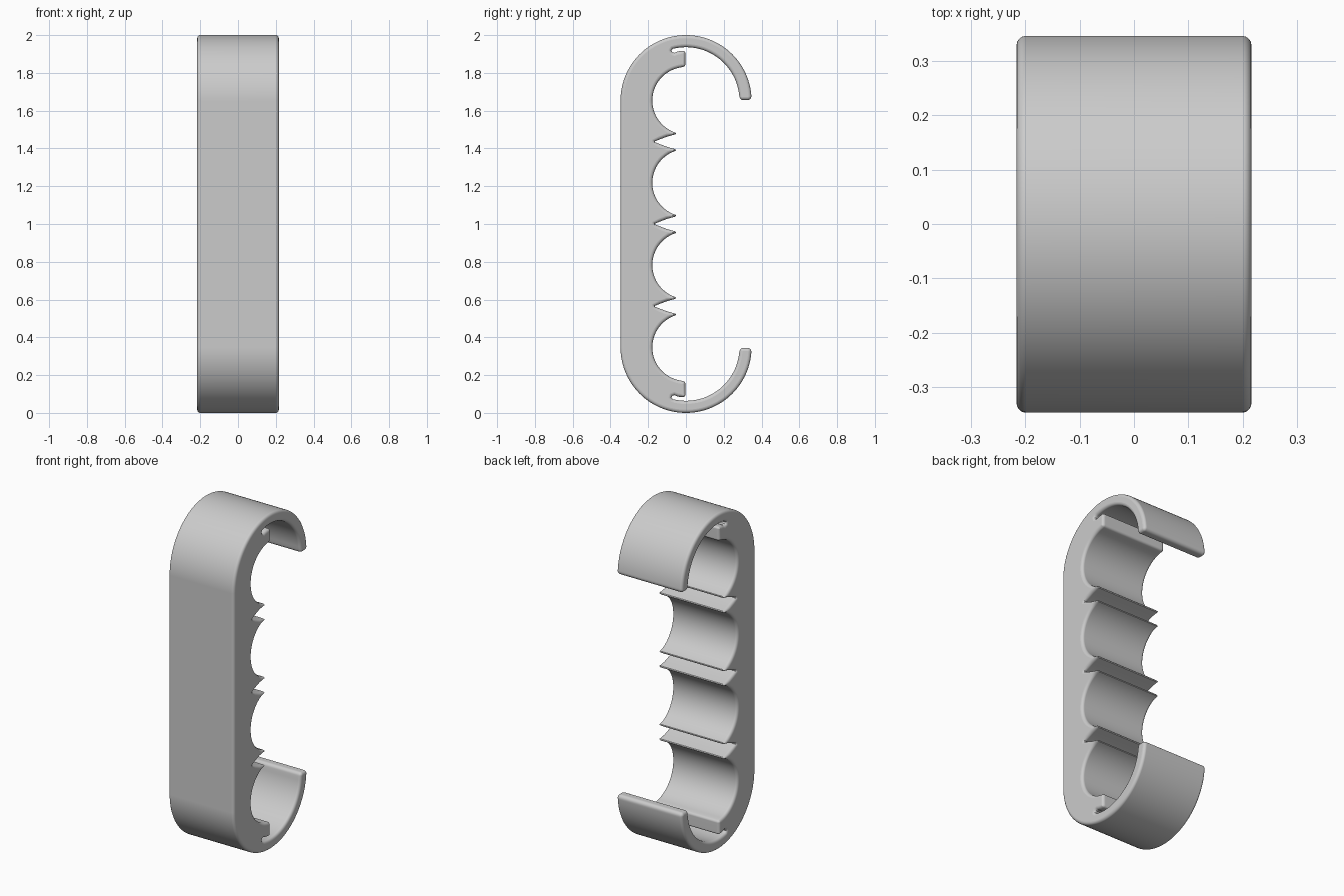
import bpy, bmesh
from math import sin, cos, pi, radians
from mathutils import Vector
from mathutils.geometry import intersect_line_line_2d, delaunay_2d_cdt

cube = bpy.data.objects.get("Cube")
if cube:
    bpy.data.objects.remove(cube, do_unlink=True)

HALF_WIDTH, BEVEL = 0.216, 0.017
END_R, POCKET = 0.347, 0.178
END_Z = 2 - END_R
PITCH = (END_Z - 1) * 2 / 3


def arc(cy, cz, r, a0, a1, n):
    """Points (y, z) on a circular arc, angles in degrees."""
    step = radians(a1 - a0) / n
    return [Vector((cy + r * cos(radians(a0) + i * step),
                    cz + r * sin(radians(a0) + i * step))) for i in range(n + 1)]


def spike(tip_z, apex_z, down):
    """Thin lip between a pocket and the V groove beside it."""
    s = 1 if down else -1
    pts = [(-0.053, tip_z - s * 0.004), (-0.056, tip_z - s * 0.009),
           (-0.10, apex_z + s * 0.027), (-0.14, apex_z + s * 0.012),
           (-0.165, apex_z + s * 0.002)]
    pts = [Vector(p) for p in pts]
    return pts if down else pts[::-1]


# Upper half of the side profile: outer arch, hook tip, hook inside
half = arc(0, END_Z, END_R, 180, 5, 56)
half += arc(0.326, 1.676, 0.020, 0, -90, 6)
half += arc(0.303, 1.676, 0.020, -90, -180, 6)
half += arc(0, END_Z, 0.283, 6, 102, 36)
# Relief slot and catch under the hook root
half += [Vector(p) for p in ((-0.071, 1.927), (-0.077, 1.919), (-0.073, 1.910),
                             (-0.062, 1.906), (-0.045, 1.913), (-0.030, 1.916))]
half += arc(-0.015, 1.904, 0.012, 90, 0, 5)
half += arc(-0.018, 1.847, 0.015, 0, -80, 5)
# Two pockets with the lips between them
lip = POCKET * sin(radians(108))
for i in range(2):
    cz = END_Z - i * PITCH
    half += arc(0, cz, POCKET, 108 if i else 98, 252, 36)
    half += spike(cz - lip, cz - PITCH / 2, True)
    if i == 0:
        half += spike(cz - PITCH + lip, cz - PITCH / 2, False)
profile = half + [Vector((p.x, 2 - p.y)) for p in reversed(half)]
count = len(profile)

# Inward direction and allowed edge rounding at each profile point
inward, depth = [], []
for i, p in enumerate(profile):
    before = p - profile[i - 1]
    after = profile[(i + 1) % count] - p
    t = (before.normalized() + after.normalized()).normalized()
    n = Vector((t.y, -t.x))
    limit = BEVEL
    # Stay inside the radius of outward corners
    turn = before.angle_signed(after)
    if before.x * after.y - before.y * after.x < 0:
        limit = min(limit, 0.4 * (before.length + after.length) / max(abs(turn), 1e-4))
    # Stay inside thin walls
    for j in range(count):
        k = (j + 1) % count
        if i in (j, k):
            continue
        hit = intersect_line_line_2d(p + n * 0.0005, p + n, profile[j], profile[k])
        if hit:
            limit = min(limit, 0.4 * (hit - p).length)
    inward.append(n)
    depth.append(limit)

# Keep the rounding changing gradually along the profile
for _ in range(2):
    for i in list(range(count)) + list(range(count - 1, -1, -1)):
        for j in (i - 1, (i + 1) % count):
            gap = (profile[i] - profile[j]).length
            depth[i] = min(depth[i], depth[j] + 0.6 * gap)

# Sweep the profile across the width with rounded rims
bm = bmesh.new()
rings = []
STEPS = 5
stations = [(-1, pi / 2 * (1 - s / STEPS)) for s in range(STEPS + 1)]
stations += [(1, pi / 2 * s / STEPS) for s in range(STEPS + 1)]
for side, t in stations:
    x = side * (HALF_WIDTH - BEVEL + BEVEL * sin(t))
    ring = []
    for p, n, d in zip(profile, inward, depth):
        q = p + n * d * (1 - cos(t))
        ring.append(bm.verts.new((x, q.x, q.y)))
    rings.append(ring)
for r0, r1 in zip(rings, rings[1:]):
    for i in range(count):
        k = (i + 1) % count
        bm.faces.new((r0[i], r1[i], r1[k], r0[k])).smooth = True

# Flat side walls, filled only inside the outline
for ring, side in ((rings[0], -1), (rings[-1], 1)):
    outline = [Vector((v.co.y, v.co.z)) for v in ring]
    edges = [(i, (i + 1) % count) for i in range(count)]
    points, _, tris, origin, _, _ = delaunay_2d_cdt(outline, edges, [], 1, 1e-6)
    verts = [ring[o[0]] if o else bm.verts.new((side * HALF_WIDTH, p.x, p.y))
             for p, o in zip(points, origin)]
    for tri in tris:
        face = bm.faces.new([verts[i] for i in tri])
        face.normal_update()
        if face.normal.x * side < 0:
            face.normal_flip()
bm.normal_update()

# Make the swept faces agree with the outward front
front = min(bm.faces, key=lambda f: f.calc_center_median().y)
if front.normal.y > 0:
    bmesh.ops.reverse_faces(bm, faces=[f for f in bm.faces if f.smooth])
bm.normal_update()
for e in bm.edges:
    e.smooth = e.calc_face_angle(0) < radians(40)

mesh = bpy.data.meshes.new("clip_body")
bm.to_mesh(mesh)
bm.free()
clip = bpy.data.objects.new("clip_body", mesh)
bpy.context.collection.objects.link(clip)
clip.modifiers.new("even_shading", "WEIGHTED_NORMAL").keep_sharp = True

# Plain grey plastic
grey = bpy.data.materials.new("light_grey_plastic")
grey.use_nodes = True
colour = (0.6, 0.6, 0.6, 1)
grey.diffuse_color = colour
grey.node_tree.nodes["Principled BSDF"].inputs["Base Color"].default_value = colour
mesh.materials.append(grey)
